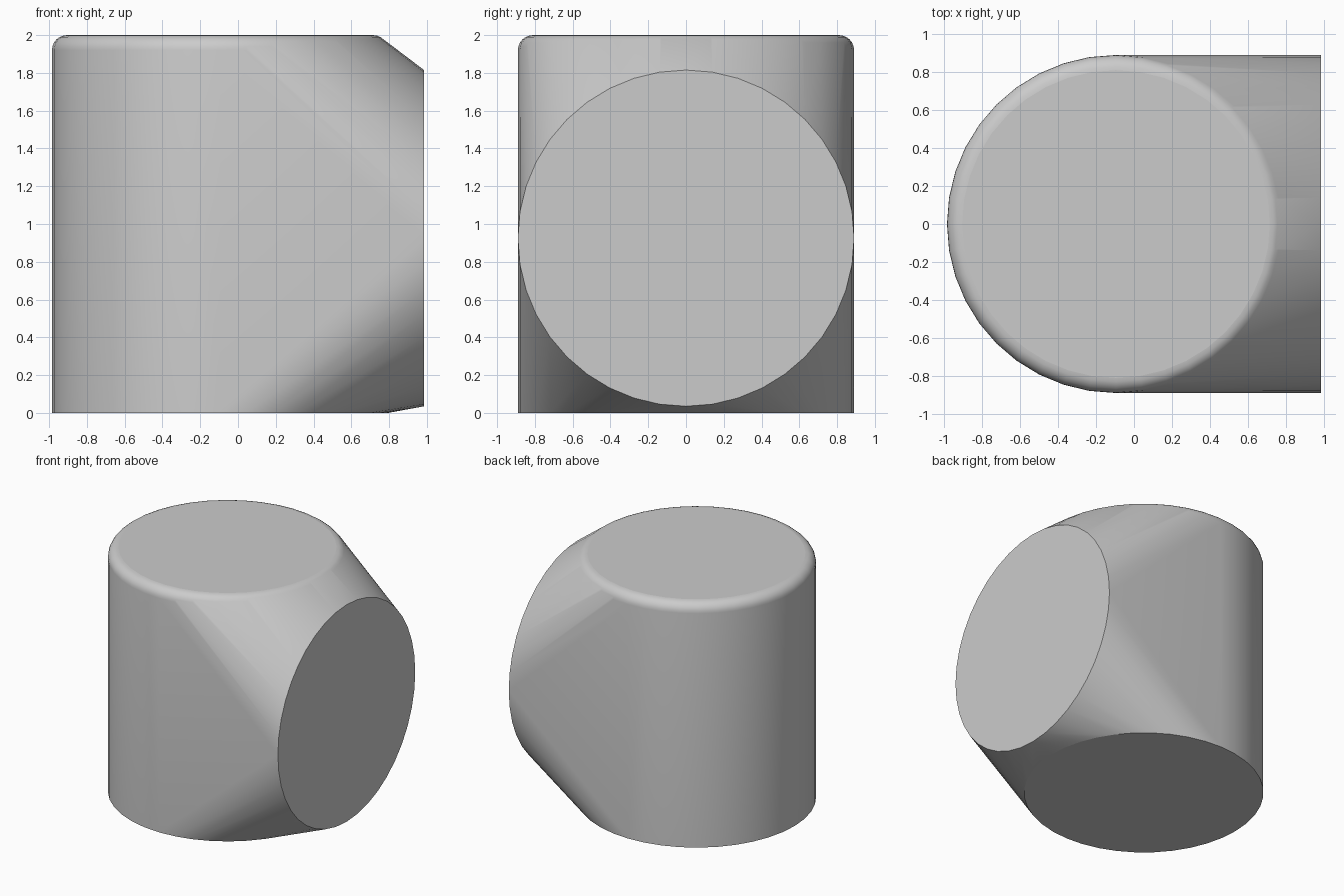
import bpy, bmesh, math
from mathutils import Vector

cube = bpy.data.objects.get("Cube")
if cube:
    bpy.data.objects.remove(cube)

SIDES, RADIUS, BEVEL = 40, 0.89, 0.08
AXIS_X, END_X, END_Z = -0.095, 0.985, 0.925

grey = bpy.data.materials.new("plain grey")
grey.use_nodes = True
colour = (0.6, 0.6, 0.6, 1)
grey.diffuse_color = colour
grey.node_tree.nodes["Principled BSDF"].inputs["Base Color"].default_value = colour

bm = bmesh.new()


def ring(centre, u, v, radius):
    """Add a circle of points in the plane of u and v."""
    for i in range(SIDES):
        a = math.tau * i / SIDES
        bm.verts.new(Vector(centre) + radius * (math.cos(a) * Vector(u) + math.sin(a) * Vector(v)))


X, Y, Z = (1, 0, 0), (0, 1, 0), (0, 0, 1)

# Upright drum: sharp bottom rim, rounded top rim
ring((AXIS_X, 0, 0), X, Y, RADIUS)
STEPS = 6
for s in range(STEPS + 1):
    a = math.pi / 2 * s / STEPS
    ring((AXIS_X, 0, 2 - BEVEL + BEVEL * math.sin(a)), X, Y, RADIUS - BEVEL + BEVEL * math.cos(a))

# Round face on the side, joined to the drum by a taut skin
ring((END_X, 0, END_Z), Z, Y, RADIUS)
bmesh.ops.convex_hull(bm, input=bm.verts[:])
bmesh.ops.delete(bm, geom=[v for v in bm.verts if not v.link_faces], context='VERTS')
bmesh.ops.dissolve_limit(bm, angle_limit=math.radians(0.2), verts=bm.verts[:], edges=bm.edges[:])
bmesh.ops.recalc_face_normals(bm, faces=bm.faces[:])

mesh = bpy.data.meshes.new("body")
bm.to_mesh(mesh)
bm.free()
mesh.materials.append(grey)
body = bpy.data.objects.new("body", mesh)
bpy.context.collection.objects.link(body)

# Smooth skin, flat caps
bpy.ops.object.select_all(action='DESELECT')
body.select_set(True)
bpy.context.view_layer.objects.active = body
bpy.ops.object.shade_smooth_by_angle(angle=math.radians(30))
for face in mesh.polygons:
    if face.normal.x > 0.999 or abs(face.normal.z) > 0.999:
        face.use_smooth = False
